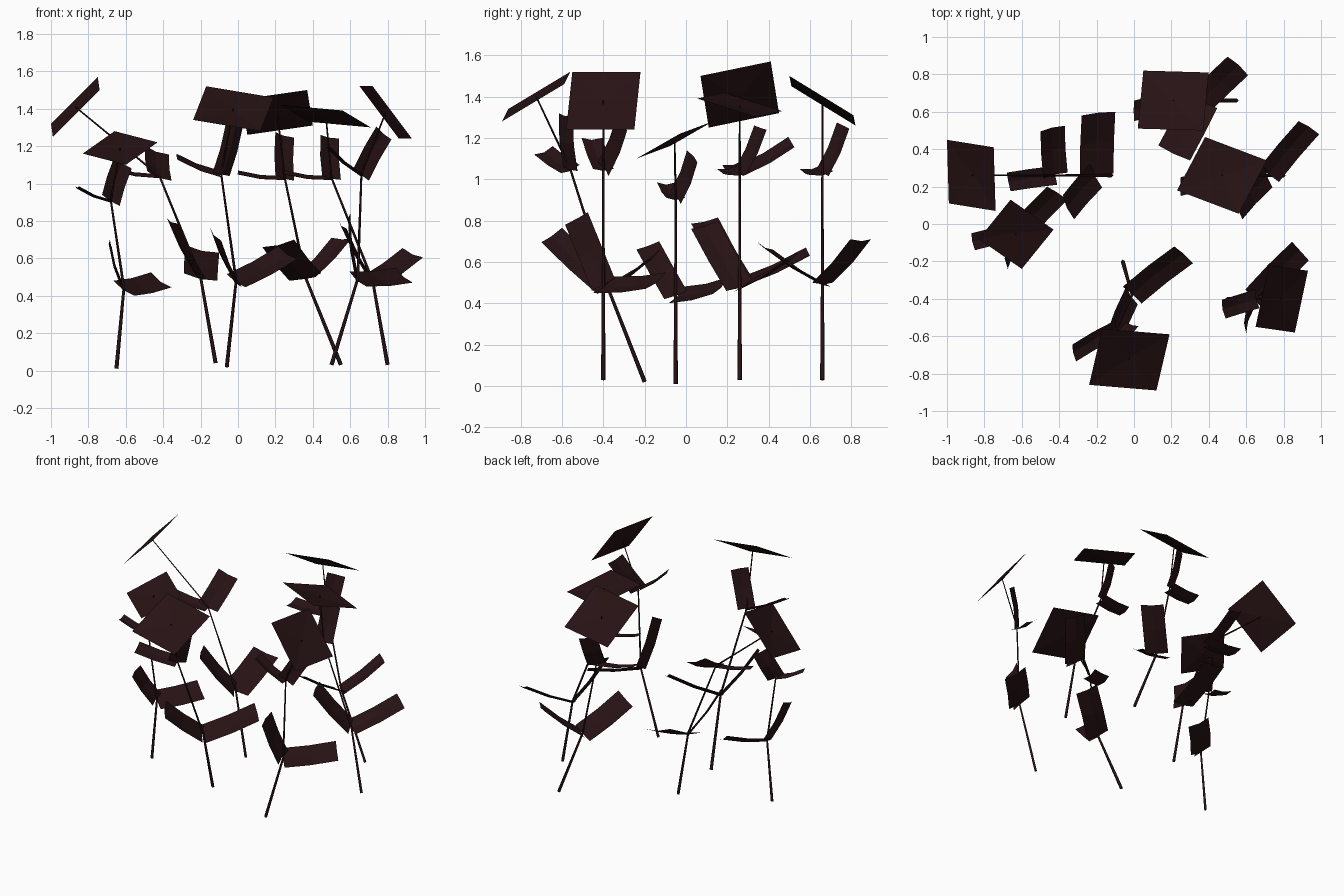
import bpy, bmesh
from mathutils import Vector as V

if "Cube" in bpy.data.objects:
    bpy.data.objects.remove(bpy.data.objects["Cube"])

mat = bpy.data.materials.new("dark_red")
mat.diffuse_color = (0.02, 0.006, 0.007, 1)
mat.use_nodes = True
mat.node_tree.nodes["Principled BSDF"].inputs["Base Color"].default_value = mat.diffuse_color


def mesh_object(name, verts, faces):
    bm = bmesh.new()
    vs = [bm.verts.new(v) for v in verts]
    for f in faces:
        bm.faces.new([vs[i] for i in f])
    bmesh.ops.recalc_face_normals(bm, faces=bm.faces)
    me = bpy.data.meshes.new(name)
    bm.to_mesh(me)
    bm.free()
    me.materials.append(mat)
    ob = bpy.data.objects.new(name, me)
    bpy.context.collection.objects.link(ob)


def stem(name, pts):
    # tapering four-sided stalk
    cu = bpy.data.curves.new(name, 'CURVE')
    cu.dimensions = '3D'
    cu.bevel_depth = 0.01
    cu.bevel_resolution = 0
    cu.use_fill_caps = True
    sp = cu.splines.new('POLY')
    sp.points.add(len(pts) - 1)
    for i, p in enumerate(pts):
        sp.points[i].co = (*p, 1)
        sp.points[i].radius = (1.1, 0.75, 0.55, 0.4)[i]
    cu.materials.append(mat)
    bpy.context.collection.objects.link(bpy.data.objects.new(name, cu))


def leaf(name, base, tip, side):
    # strip with a shallow trough along its middle
    base, tip, side = V(base), V(tip), V(side)
    n = (tip - base).cross(side).normalized()
    if n.z < 0:
        n = -n
    verts = []
    for t in (0, 0.5, 1):
        c = base.lerp(tip, t) - n * 0.04 * t * (1 - t)
        verts += [c - side, c - n * 0.012, c + side]
    faces = [(r + k, r + k + 1, r + k + 4, r + k + 3) for r in (0, 3) for k in (0, 1)]
    mesh_object(name, verts, faces)


def flower(name, centre, a, b):
    # square head, slightly dished; a and b are neighbouring corners
    c, a, b = V(centre), V(a), V(b)
    n = (a - c).cross(b - c).normalized()
    if n.z < 0:
        n = -n
    verts = [a, b, 2 * c - a, 2 * c - b, c - n * 0.015]
    mesh_object(name, verts, [(i, (i + 1) % 4, 4) for i in range(4)])


def plant(tag, pts, corners, leaves):
    stem("stem_" + tag, pts)
    flower("flower_" + tag, pts[3], *corners)
    names = ("lower_long_leaf", "lower_steep_leaf", "upper_tall_leaf", "upper_side_leaf")
    for i, (tip, side) in enumerate(leaves):
        leaf(names[i] + "_" + tag, pts[1 + i // 2], tip, side)


# left back plant
plant("left_back",
      [(-.12, .26, .04), (-.2, .26, .5), (-.42, .26, 1.04), (-.87, .26, 1.41)],
      [(-.75, .41, 1.57), (-.74, .07, 1.5)],
      [((-.19, .59, .65), (.09, .01, -.02)), ((-.35, .09, .8), (-.03, .065, .015)),
       ((-.435, .51, 1.18), (.065, .015, -.025)), ((-.67, .225, 1.08), (-.01, .05, .01))])
# left plant
plant("left",
      [(-.65, -.05, .01), (-.61, -.05, .44), (-.68, -.05, .91), (-.63, -.055, 1.19)],
      [(-.66, .13, 1.28), (-.43, -.03, 1.22)],
      [((-.41, .165, .485), (.055, -.035, -.04)), ((-.68, -.185, .68), (-.005, .055, .02)),
       ((-.615, .03, 1.11), (.047, .025, -.03)), ((-.86, -.095, .985), (-.01, .045, 0))])
# back plant
plant("back",
      [(.55, .66, .03), (.36, .66, .5), (.25, .66, 1.03), (.21, .66, 1.38)],
      [(.05, .82, 1.26), (.4, .81, 1.31)],
      [((.555, .845, .71), (.055, -.05, 0)), ((.215, .38, .68), (.085, -.04, .02)),
       ((.25, .76, 1.26), (.05, .03, -.015)), ((0, .605, 1.06), (0, .055, .01))])
# right back plant
plant("right_back",
      [(.8, .26, .03), (.72, .26, .48), (.5, .26, 1.03), (.47, .26, 1.36)],
      [(.38, .465, 1.33), (.71, .34, 1.3)],
      [((.935, .515, .63), (.055, -.035, -.025)), ((.56, .09, .78), (-.02, .065, .02)),
       ((.49, .36, 1.25), (.05, .03, -.01)), ((.25, .2, 1.06), (0, .05, .01))])
# right front plant
plant("right_front",
      [(.5, -.4, .03), (.64, -.4, .49), (.66, -.4, 1.05), (.79, -.4, 1.38)],
      [(.72, -.22, 1.52), (.93, -.25, 1.24)],
      [((.89, -.145, .51), (.045, -.05, -.04)), ((.6, -.53, .81), (0, .055, .03)),
       ((.78, -.31, 1.27), (.04, .025, -.035)), ((.48, -.455, 1.2), (-.01, .05, 0))])
# front plant
plant("front",
      [(-.06, -.2, .02), (-.01, -.38, .48), (-.09, -.56, 1.05), (-.025, -.725, 1.4)],
      [(-.17, -.56, 1.52), (.19, -.59, 1.46)],
      [((.265, -.165, .63), (.05, -.045, -.035)), ((-.12, -.65, .73), (-.03, .05, .035)),
       ((-.02, -.58, 1.31), (.045, .035, -.01)), ((-.32, -.69, 1.14), (-.01, .045, .02))])
